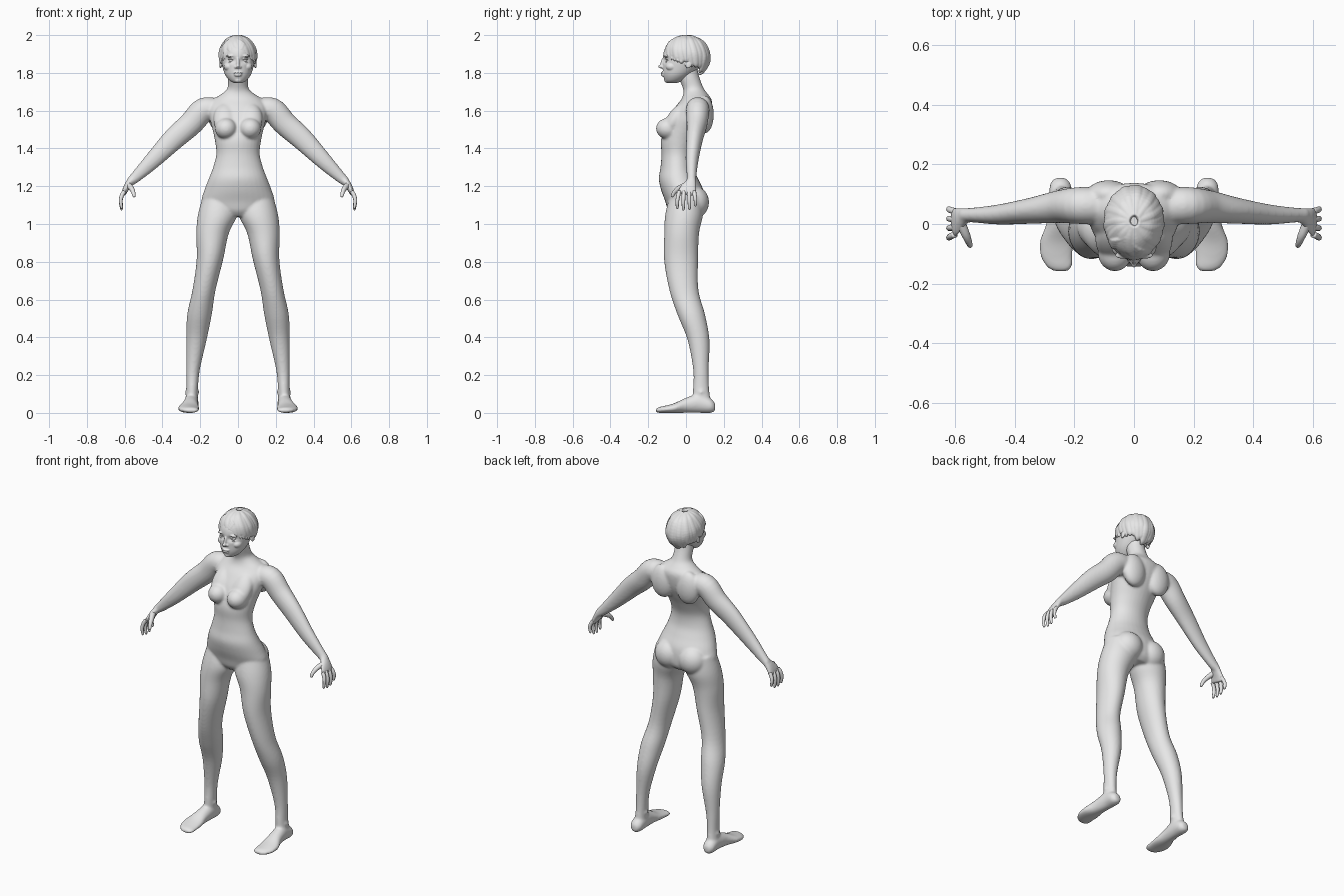
import bpy, bmesh, math
from mathutils import Vector, Matrix

cube = bpy.data.objects.get("Cube")
if cube:
    bpy.data.objects.remove(cube)

clay = bpy.data.materials.new("plain grey")
clay.use_nodes = True
GREY = (0.8, 0.8, 0.8, 1)
clay.diffuse_color = GREY
clay.node_tree.nodes["Principled BSDF"].inputs["Base Color"].default_value = GREY

X, Y, Z = Vector((1, 0, 0)), Vector((0, 1, 0)), Vector((0, 0, 1))
SIDES = (1, -1)


def spline(points, steps=5):
    """Smooth curve through tuples of any length."""
    pts = [Vector(p) for p in points]
    pts = [pts[0]] + pts + [pts[-1]]
    out = []
    for a, b, c, d in zip(pts, pts[1:], pts[2:], pts[3:]):
        for i in range(steps):
            t = i / steps
            out.append(b + (c - a) * (t / 2) + (a * 2 - b * 5 + c * 4 - d) * (t * t / 2)
                       + (b * 3 - a - c * 3 + d) * (t ** 3 / 2))
    return out + [pts[-1]]


def loft(bm, points, side, along=None, flip=1, segments=32):
    """Skin of ellipses; each point is x, y, z, radius along side, other radius."""
    rows = spline(points)
    spots = [Vector((r[0] * flip, r[1], r[2])) for r in rows]
    rings = []
    for i, (row, spot) in enumerate(zip(rows, spots)):
        ahead = along or (spots[min(i + 1, len(spots) - 1)] - spots[max(i - 1, 0)]).normalized()
        u = (side - ahead * side.dot(ahead)).normalized()
        v = ahead.cross(u)
        ring = []
        for k in range(segments):
            angle = math.tau * k / segments
            ring.append(bm.verts.new(spot + u * row[3] * math.cos(angle) + v * row[4] * math.sin(angle)))
        rings.append(ring)
    for low, high in zip(rings, rings[1:]):
        for k in range(segments):
            n = (k + 1) % segments
            bm.faces.new((low[k], low[n], high[n], high[k]))
    bm.faces.new(rings[0][::-1])
    bm.faces.new(rings[-1])


def blob(bm, centre, radii, tilt=0, flip=1, turn=0):
    """Ellipsoid, tilted about x and turned about y."""
    place = Vector((centre[0] * flip, centre[1], centre[2]))
    matrix = (Matrix.Translation(place) @ Matrix.Rotation(turn * flip, 4, 'Y')
              @ Matrix.Rotation(tilt, 4, 'X') @ Matrix.Diagonal((*radii, 1)))
    bmesh.ops.create_uvsphere(bm, u_segments=32, v_segments=20, radius=1, matrix=matrix)


def finish(bm, name, voxel=0, smoothing=0):
    bmesh.ops.recalc_face_normals(bm, faces=bm.faces)
    for face in bm.faces:
        face.smooth = True
    mesh = bpy.data.meshes.new(name)
    bm.to_mesh(mesh)
    bm.free()
    mesh.materials.append(clay)
    obj = bpy.data.objects.new(name, mesh)
    bpy.context.collection.objects.link(obj)
    if voxel:
        remesh = obj.modifiers.new("blend parts", 'REMESH')
        remesh.mode = 'VOXEL'
        remesh.voxel_size = voxel
        remesh.use_smooth_shade = True
        soften = obj.modifiers.new("soften", 'SMOOTH')
        soften.factor = 0.5
        soften.iterations = smoothing
    return obj


# Body: torso and neck
body = bmesh.new()
TORSO = [(1.04, 0, .09, .07), (1.07, 0, .16, .095), (1.12, -.005, .193, .105),
         (1.18, -.02, .178, .112), (1.24, -.04, .155, .104), (1.3, -.047, .132, .088),
         (1.37, -.045, .115, .085), (1.44, -.033, .122, .1), (1.5, -.01, .135, .108),
         (1.56, .015, .15, .11), (1.62, .04, .155, .097), (1.66, .055, .13, .08),
         (1.69, .05, .085, .064), (1.72, .038, .056, .055), (1.78, .015, .052, .055),
         (1.83, .005, .05, .055)]
loft(body, [(0, y, z, rx, ry) for z, y, rx, ry in TORSO], X, Z)

LEG = [(.1, 0, 1.15, .085, .085), (.108, -.01, 1.05, .104, .1), (.135, -.023, .95, .086, .092),
       (.149, -.026, .81, .07, .09), (.18, -.011, .65, .061, .077), (.204, .028, .52, .065, .073),
       (.22, .066, .387, .054, .058), (.238, .079, .228, .036, .041),
       (.243, .08, .12, .031, .043), (.247, .085, .04, .035, .05)]
FOOT = [(.247, .155, .03, .018, .02), (.247, .13, .038, .036, .038), (.247, .07, .05, .038, .05),
        (.253, 0, .04, .042, .04), (.261, -.06, .026, .056, .026),
        (.26, -.11, .019, .054, .019), (.25, -.145, .015, .042, .015), (.245, -.16, .012, .02, .008)]
ARM = [(.1, .06, 1.6, .06, .06), (.18, .062, 1.603, .062, .066), (.25, .058, 1.53, .055, .064),
       (.34, .045, 1.45, .044, .059), (.45, .032, 1.338, .034, .045),
       (.54, .03, 1.25, .025, .03), (.575, .03, 1.22, .024, .022)]
PALM = [(.56, .03, 1.235, .024, .02), (.58, .022, 1.21, .034, .019),
        (.597, .01, 1.18, .048, .015), (.606, .004, 1.155, .05, .011)]
for s in SIDES:
    # Limbs
    loft(body, LEG, X, Z, s)
    loft(body, FOOT, X, -Y, s)
    loft(body, ARM, Y, None, s)
    loft(body, PALM, Y, None, s)
    # Chest, shoulder blades, seat, knees and ankles
    blob(body, (.064, -.095, 1.505), (.058, .064, .056), 0, s)
    blob(body, (.068, -.055, 1.555), (.062, .045, .1), -.6, s)
    blob(body, (.085, .1, 1.58), (.075, .047, .1), 0, s)
    blob(body, (.08, .045, 1.115), (.085, .077, .085), 0, s)
    blob(body, (.18, -.05, .67), (.038, .04, .05), 0, s)
    blob(body, (.243, .08, .11), (.038, .028, .025), 0, s)
finish(body, "body", .0065, 9)

# Fingers and thumbs
fingers = bmesh.new()
for s in SIDES:
    for root, tip, length in ((.043, .05, .055), (.016, .018, .073), (-.011, -.014, .076), (-.036, -.046, .068)):
        loft(fingers, [(.602, root, 1.172, .011, .011), (.615, (root + tip) / 2, 1.15, .0105, .011),
                       (.621, tip, 1.155 - length / 2, .0095, .0095),
                       (.616, tip, 1.155 - length, .007, .007),
                       (.614, tip, 1.151 - length, .002, .002)], Y, None, s, 12)
    loft(fingers, [(.58, 0, 1.205, .016, .016), (.565, -.035, 1.19, .015, .014),
                   (.555, -.06, 1.17, .011, .011), (.55, -.073, 1.147, .008, .008),
                   (.549, -.075, 1.142, .002, .002)], Y, None, s, 12)
finish(fingers, "fingers")

# Head: skull with eye sockets pressed in
head = bmesh.new()
SKULL = [(1.746, -.075, .02, .025), (1.76, -.062, .045, .05), (1.79, -.045, .068, .076),
         (1.83, -.025, .081, .098), (1.87, -.01, .088, .113), (1.92, -.003, .088, .112),
         (1.96, .003, .07, .09), (1.985, .01, .035, .05)]
loft(head, [(0, y, z, rx, ry) for z, y, rx, ry in SKULL], X, Z, 1, 64)
for v in head.verts:
    if v.co.y < 0:
        near = ((abs(v.co.x) - .035) / .022) ** 2 + ((v.co.z - 1.868) / .014) ** 2
        v.co.y += .016 * math.exp(-near)
# Nose, lips and chin
blob(head, (0, -.126, 1.834), (.011, .021, .011))
blob(head, (0, -.121, 1.855), (.009, .013, .032), -.25)
blob(head, (0, -.121, 1.8), (.025, .013, .006))
blob(head, (0, -.119, 1.788), (.021, .014, .007))
blob(head, (0, -.098, 1.762), (.022, .018, .015))
for s in SIDES:
    # Nostrils, cheeks, brows, lids and ears
    blob(head, (.012, -.119, 1.83), (.008, .012, .008), 0, s)
    blob(head, (.048, -.075, 1.833), (.028, .032, .024), 0, s)
    blob(head, (.036, -.105, 1.89), (.028, .012, .007), 0, s, .1)
    blob(head, (.034, -.101, 1.875), (.02, .011, .004), 0, s, .1)
    blob(head, (.034, -.1, 1.858), (.018, .01, .004), 0, s)
    blob(head, (.088, .015, 1.855), (.009, .02, .032), -.2, s, -.2)
finish(head, "head", .0035, 2)

# Eyes
eyes = bmesh.new()
for s in SIDES:
    blob(eyes, (.034, -.092, 1.867), (.015, .015, .012), 0, s)
finish(eyes, "eyes")

# Hair: overlapping locks swept from the crown to the hairline
hair = bmesh.new()
CENTRE, SIZE = Vector((0, .006, 1.885)), Vector((.09, .112, .108))
LOCKS = 26


def on_head(turn, drop, grow=1):
    ball = Vector((math.sin(drop) * math.sin(turn), -math.sin(drop) * math.cos(turn), math.cos(drop)))
    return CENTRE + ball * SIZE * grow


for i in range(LOCKS):
    turn = math.tau * (i + .5) / LOCKS - math.pi
    back = abs(turn) / math.pi
    hem = 1.905 - .115 * back + .008 * math.sin(i * 2.4)
    reach = math.acos((hem - CENTRE.z) / SIZE.z)
    sweep = -.7 * (1 - back)
    path = []
    for t, wide, thick in ((.08, .012, .008), (.35, .018, .011), (.65, .022, .013), (.9, .017, .011), (1, .006, .004)):
        spot = on_head(turn + sweep * (1 - t), reach * t, 1 + .02 * (i % 2))
        path.append((*spot, wide, thick))
    across = Vector((math.cos(turn), math.sin(turn), 0))
    loft(hair, path, across, None, 1, 12)
# Long fringe falling to the left temple, shorter one on the right
for k in range(4):
    for s, hang in ((1, .045), (-1, .025)):
        start = on_head(-.45, .5 + .12 * k, 1.04)
        middle = on_head(-.3 + s * (.6 - .05 * k), 1.0 + .08 * k, 1.04)
        end = on_head(s * (1.25 - .16 * k), 1.62 + hang * (3 - k), 1.03)
        loft(hair, [(*start, .01, .007), (*middle, .017, .01), (*end, .01, .006),
                    (end.x, end.y, end.z - .012, .003, .003)], X * .8 + Z * .6 * s, None, 1, 12)
finish(hair, "hair", .0035, 1)
